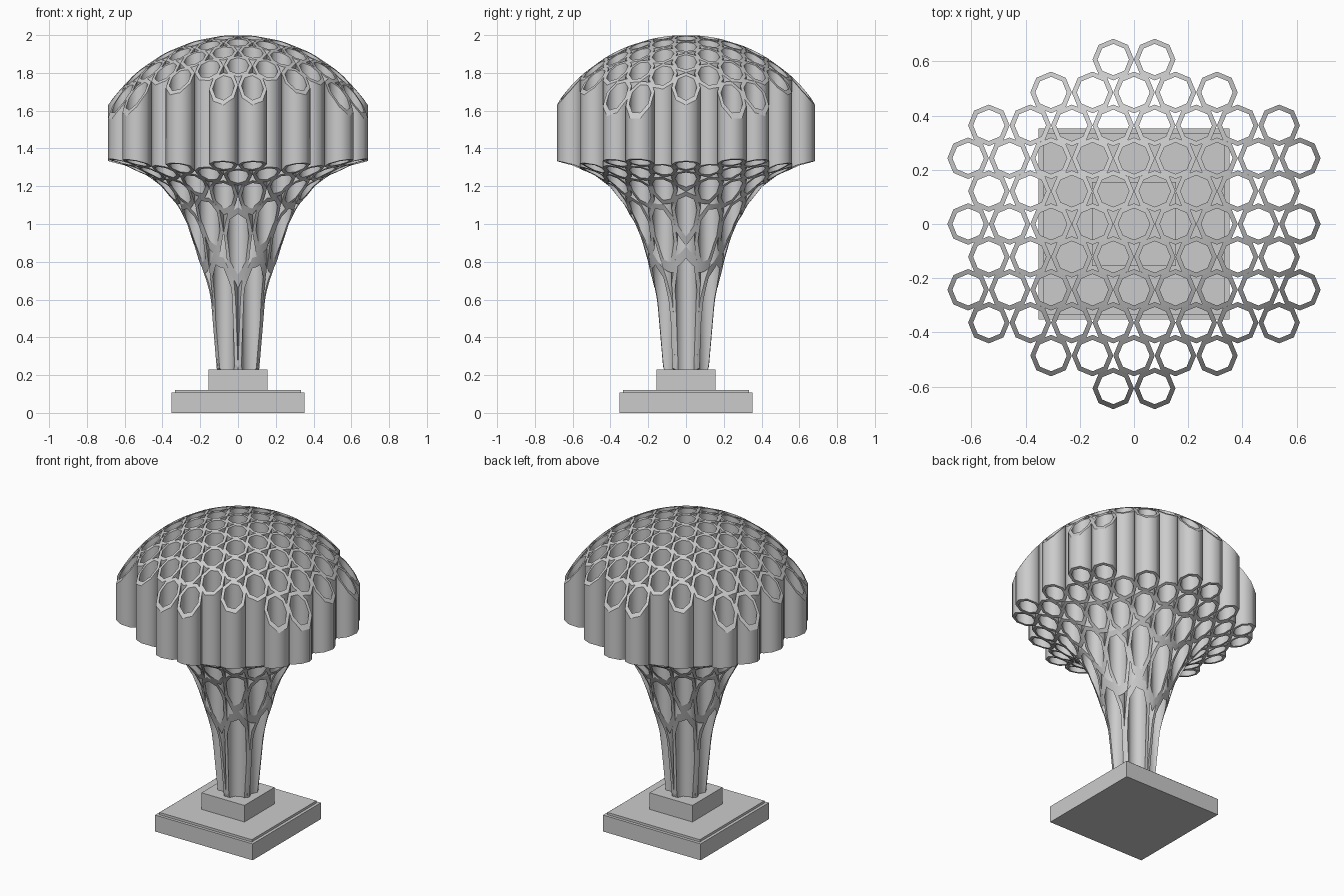
import bpy
from math import sin, cos, pi, sqrt, hypot
from mathutils import Vector

if "Cube" in bpy.data.objects:
    bpy.data.objects.remove(bpy.data.objects["Cube"])

R, RI, SEG = 0.0765, 0.058, 8          # tube outer / inner radius, points per octagon side
DX, DY = 2 * R, 1.586 * R              # lattice spacing where octagon flats touch
ROWS = {0: 9, 1: 8, 2: 9, 3: 8, 4: 5, 5: 2}
DOME = 0.823
FLARE = [(0.12, 0.23), (0.153, 0.6), (0.175, 0.7), (0.205, 0.8), (0.235, 0.9), (0.272, 1.0),
         (0.325, 1.1), (0.405, 1.2), (0.49, 1.26), (0.60, 1.31), (0.75, 1.35)]


def top_z(r):
    return 2.0 - DOME + sqrt(DOME ** 2 - r ** 2)


def bottom_z(r):
    if r <= FLARE[0][0]:
        return FLARE[0][1]
    for (r0, z0), (r1, z1) in zip(FLARE, FLARE[1:]):
        if r <= r1:
            return z0 + (z1 - z0) * (r - r0) / (r1 - r0)
    return FLARE[-1][1]


def octagon(radius):
    corners = [Vector((cos(k * pi / 4), sin(k * pi / 4))) * radius for k in range(8)]
    return [corners[k].lerp(corners[(k + 1) % 8], s / SEG) for k in range(8) for s in range(SEG)]


# Octagonal tubes trimmed by a dome above and a flared trunk below
def tube_cluster():
    verts, faces, radial = [], [], []
    n = 8 * SEG
    for row in range(-5, 6):
        count = ROWS[abs(row)]
        for c in range(count):
            cx, cy = (c - (count - 1) / 2) * DX, row * DY
            base = len(verts)
            for radius, sign in ((R, 1), (RI, -1)):
                for zf in (bottom_z, top_z):
                    for p in octagon(radius):
                        x, y = cx + p.x, cy + p.y
                        verts.append((x, y, zf(hypot(x, y))))
                        d = p.normalized() * sign
                        radial.append((d.x, d.y, 0))
            for i in range(n):
                j = (i + 1) % n
                a, b = base + i, base + j
                faces += [(a, b, b + n, a + n),                              # outside
                          (b + 2 * n, a + 2 * n, a + 3 * n, b + 3 * n),      # inside
                          (a + n, b + n, b + 3 * n, a + 3 * n),              # top rim
                          (b, a, a + 2 * n, b + 2 * n)]                      # bottom rim
    me = bpy.data.meshes.new("tube_cluster")
    me.from_pydata(verts, [], faces)
    me.update()
    me.polygons.foreach_set("use_smooth", [True] * len(me.polygons))
    # round shading along the tubes, crisp rims
    normals = []
    for p in me.polygons:
        for v in p.vertices:
            normals.append(radial[v] if p.index % 4 < 2 else tuple(p.normal))
    me.normals_split_custom_set(normals)
    ob = bpy.data.objects.new("tube_cluster", me)
    bpy.context.collection.objects.link(ob)


# Square stepped pedestal
def block(name, half, z0, z1):
    bpy.ops.mesh.primitive_cube_add(size=1, location=(0, 0, (z0 + z1) / 2))
    ob = bpy.context.object
    ob.name = name
    ob.scale = (2 * half, 2 * half, z1 - z0)


tube_cluster()
block("base_slab", 0.352, 0, 0.107)
block("base_step", 0.333, 0.107, 0.122)
block("plinth", 0.155, 0.122, 0.23)
